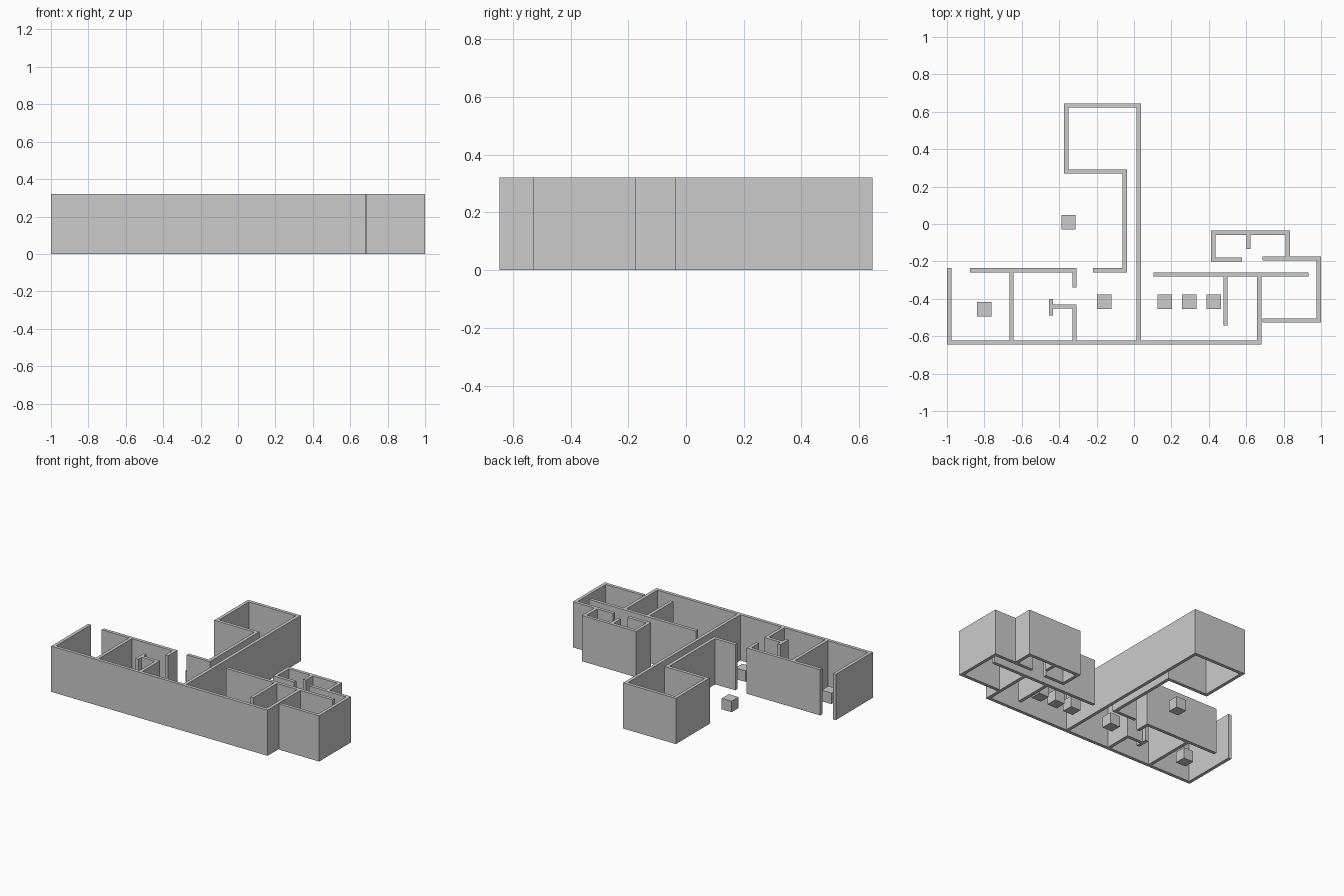
import bpy, bmesh
from mathutils import Vector

if "Cube" in bpy.data.objects:
    bpy.data.objects.remove(bpy.data.objects["Cube"])

HEIGHT = 0.321
THICK = 0.023
CUBE = 0.077


def wall(name, *points):
    """Sweep a mitred wall of constant thickness along a plan centreline."""
    pts = [Vector(p) for p in points]
    dirs = [(b - a).normalized() for a, b in zip(pts, pts[1:])]
    normals = [Vector((-d.y, d.x)) for d in dirs]
    bm = bmesh.new()
    rings = []
    for i, p in enumerate(pts):
        n0 = normals[max(i - 1, 0)]
        n1 = normals[min(i, len(normals) - 1)]
        off = (n0 + n1) / (1 + n0.dot(n1)) * THICK / 2
        l, r = p + off, p - off
        rings.append([bm.verts.new((q.x, q.y, z))
                      for q, z in ((l, 0), (r, 0), (r, HEIGHT), (l, HEIGHT))])
    for a, b in zip(rings, rings[1:]):
        for k in range(4):
            m = (k + 1) % 4
            bm.faces.new((a[k], a[m], b[m], b[k]))
    bm.faces.new(rings[0])
    bm.faces.new(rings[-1])
    bmesh.ops.recalc_face_normals(bm, faces=bm.faces)
    mesh = bpy.data.meshes.new(name)
    bm.to_mesh(mesh)
    bm.free()
    obj = bpy.data.objects.new(name, mesh)
    bpy.context.collection.objects.link(obj)


# Long outer shell
wall("outer_wall", (-0.9885, -0.235), (-0.9885, -0.634), (0.67, -0.634), (0.67, -0.281))

# Corridor leading to the rear room
wall("corridor_wall", (0.025, -0.6225), (0.025, 0.634), (-0.362, 0.634),
     (-0.362, 0.281), (-0.05, 0.281), (-0.05, -0.247), (-0.218, -0.247))

# Left rooms
wall("left_room_wall", (-0.878, -0.247), (-0.318, -0.247), (-0.318, -0.339))
wall("left_divider", (-0.655, -0.6225), (-0.655, -0.2585))
wall("closet_wall", (-0.318, -0.6225), (-0.318, -0.441), (-0.4325, -0.441))
wall("closet_jamb", (-0.444, -0.489), (-0.444, -0.4))

# Right rooms
wall("right_room_wall", (0.103, -0.27), (0.933, -0.27))
wall("right_divider", (0.489, -0.2815), (0.489, -0.542))
wall("end_bay_wall", (0.688, -0.516), (0.9885, -0.516), (0.9885, -0.184), (0.688, -0.184))
wall("rear_bay_wall", (0.822, -0.1725), (0.822, -0.046), (0.424, -0.046),
     (0.424, -0.19), (0.578, -0.19))
wall("rear_bay_stub", (0.612, -0.0575), (0.612, -0.134))

# Cubes standing on the floor
for i, (x, y) in enumerate([(-0.35, 0.01), (-0.8, -0.455), (-0.16, -0.415),
                            (0.165, -0.415), (0.295, -0.415), (0.427, -0.415)]):
    bpy.ops.mesh.primitive_cube_add(size=CUBE, location=(x, y, CUBE / 2))
    bpy.context.object.name = f"floor_cube_{i + 1}"
